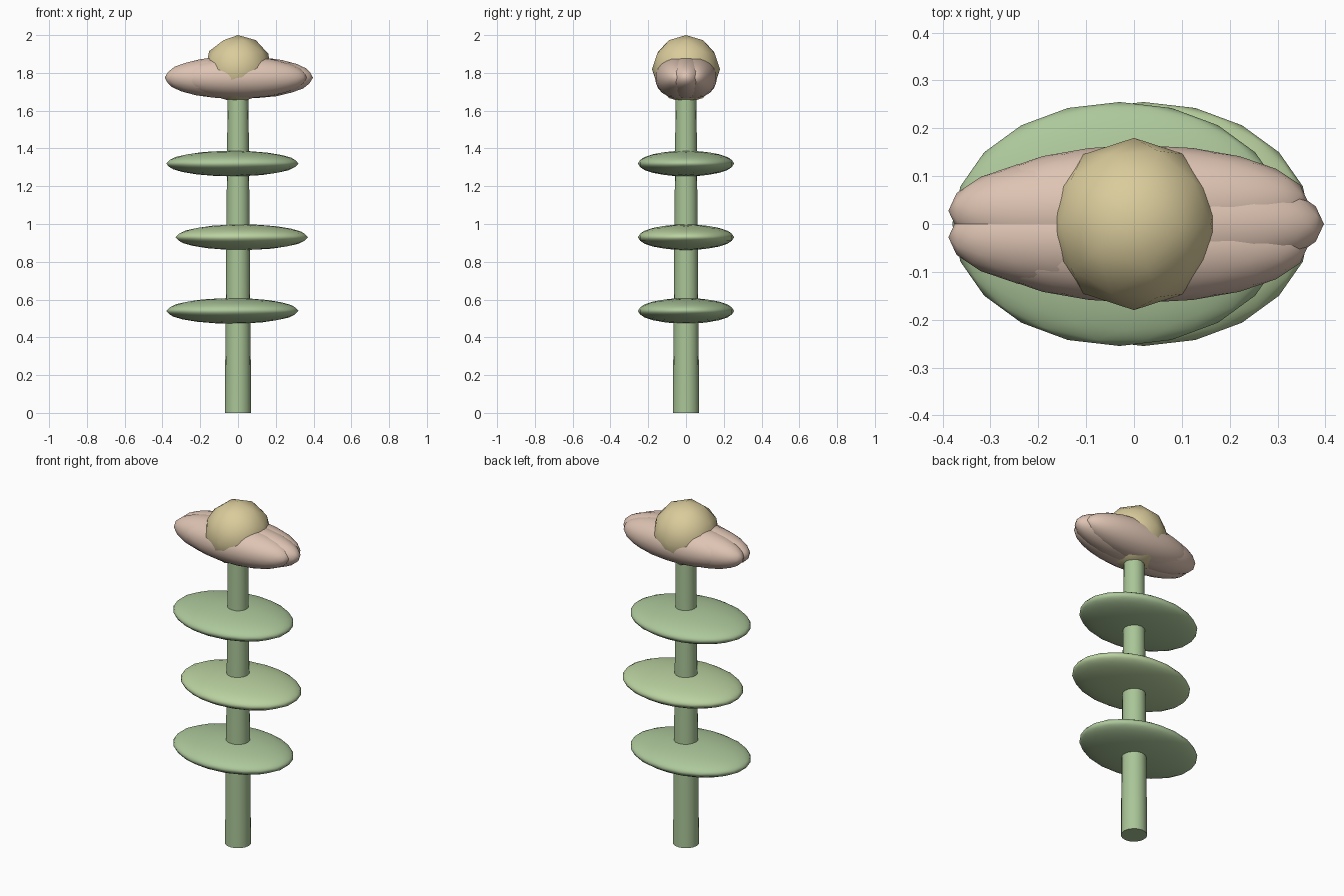
import bpy
from math import cos, sin, tau

if "Cube" in bpy.data.objects:
    bpy.data.objects.remove(bpy.data.objects["Cube"])


def material(name, rgb):
    m = bpy.data.materials.new(name)
    m.diffuse_color = (*rgb, 1)
    m.use_nodes = True
    m.node_tree.nodes["Principled BSDF"].inputs["Base Color"].default_value = m.diffuse_color
    return m


def finish(name, mat):
    ob = bpy.context.object
    ob.name = name
    ob.data.materials.append(mat)
    return ob


def ellipsoid(name, loc, half, mat, subdivisions=3):
    bpy.ops.mesh.primitive_ico_sphere_add(subdivisions=subdivisions, radius=1, location=loc)
    ob = finish(name, mat)
    ob.scale = half
    bpy.ops.object.shade_smooth()
    return ob


stem_green = material("stem green", (0.40, 0.56, 0.31))
leaf_green = material("leaf green", (0.42, 0.58, 0.33))
light_green = material("light leaf green", (0.49, 0.64, 0.35))
petal_pink = material("petal pink", (0.73, 0.55, 0.45))
yellow = material("centre yellow", (0.70, 0.60, 0.33))

# Tapered stem
bpy.ops.mesh.primitive_cone_add(vertices=16, radius1=0.07, radius2=0.055,
                                depth=1.7, location=(0, 0, 0.85))
finish("stem", stem_green)
bpy.ops.object.shade_smooth_by_angle()

# Three flat leaves, shifted to alternating sides
for i, (x, z) in enumerate([(-0.03, 0.54), (0.02, 0.93), (-0.03, 1.32)]):
    ellipsoid(f"leaf_{i + 1}", (x, 0, z), (0.35, 0.255, 0.068),
              light_green if i == 1 else leaf_green)

# Five overlapping petals, all long in x
for i in range(5):
    a = tau * i / 5
    ellipsoid(f"petal_{i + 1}", (0.047 * cos(a), 0.047 * sin(a), 1.775),
              (0.35, 0.12, 0.11), petal_pink)

# Round flower centre
ellipsoid("flower_centre", (0, 0, 1.82), (0.18, 0.18, 0.18), yellow, 2)
